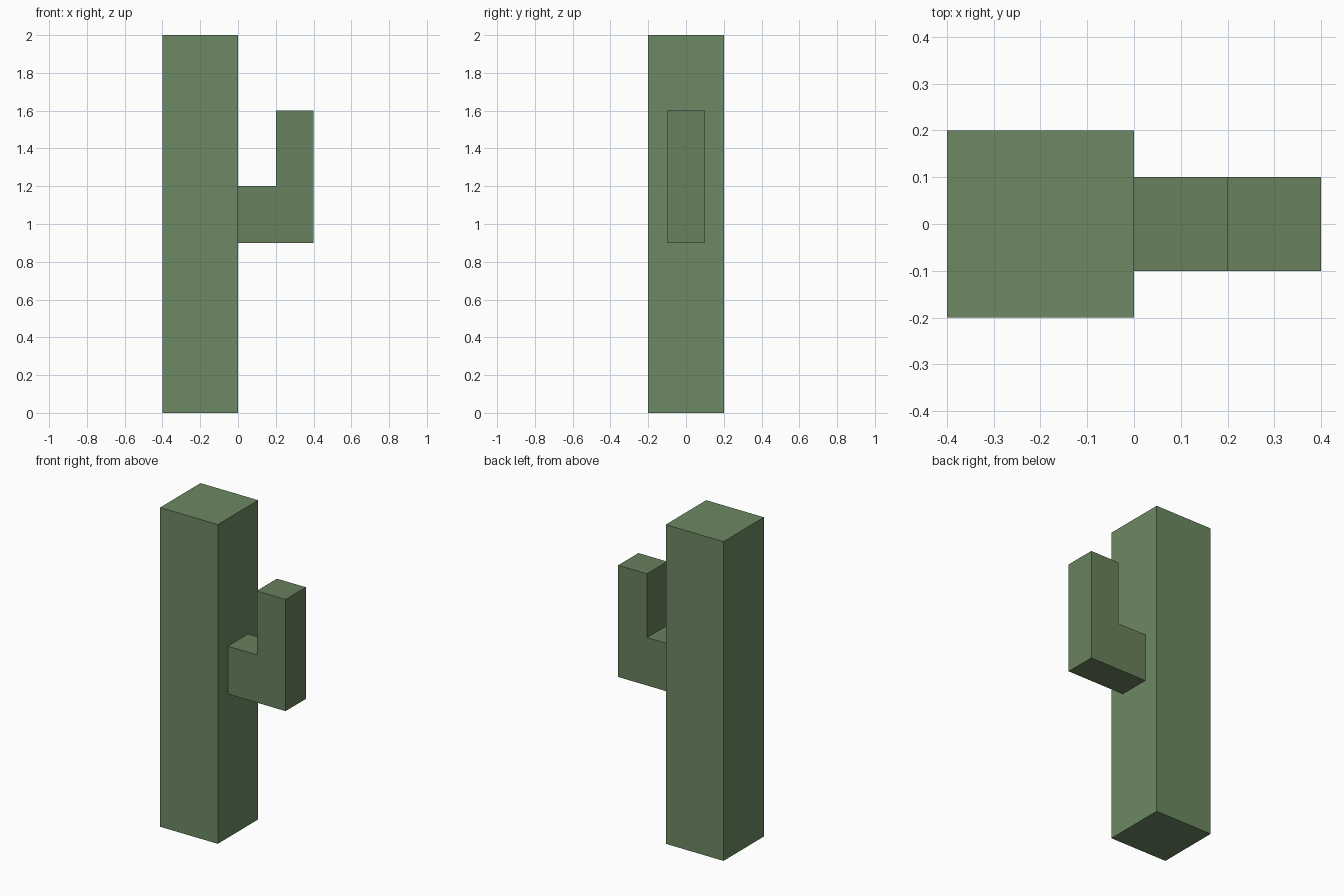
import bpy
import bmesh

if "Cube" in bpy.data.objects:
    bpy.data.objects.remove(bpy.data.objects["Cube"])


def make_material(name, color):
    mat = bpy.data.materials.new(name)
    mat.diffuse_color = (*color, 1)
    mat.use_nodes = True
    mat.node_tree.nodes["Principled BSDF"].inputs["Base Color"].default_value = mat.diffuse_color
    return mat


def extrude_profile(name, profile, half_depth, mat):
    """Extrude an x-z outline along y, centred on y = 0."""
    bm = bmesh.new()
    face = bm.faces.new([bm.verts.new((x, -half_depth, z)) for x, z in profile])
    result = bmesh.ops.extrude_face_region(bm, geom=[face], use_keep_orig=True)
    moved = [v for v in result["geom"] if isinstance(v, bmesh.types.BMVert)]
    bmesh.ops.translate(bm, verts=moved, vec=(0, 2 * half_depth, 0))
    bmesh.ops.recalc_face_normals(bm, faces=bm.faces)
    mesh = bpy.data.meshes.new(name)
    bm.to_mesh(mesh)
    bm.free()
    mesh.materials.append(mat)
    obj = bpy.data.objects.new(name, mesh)
    bpy.context.collection.objects.link(obj)
    return obj


trunk_green = make_material("trunk_green", (0.15, 0.25, 0.125))
arm_green = make_material("arm_green", (0.14, 0.22, 0.11))

# Square cactus trunk
extrude_profile("trunk", [(-0.4, 0), (0, 0), (0, 2), (-0.4, 2)], 0.2, trunk_green)

# L-shaped side arm, butting against the trunk
extrude_profile("arm", [(0, 0.9), (0.4, 0.9), (0.4, 1.6), (0.2, 1.6),
                        (0.2, 1.2), (0, 1.2)], 0.1, arm_green)
